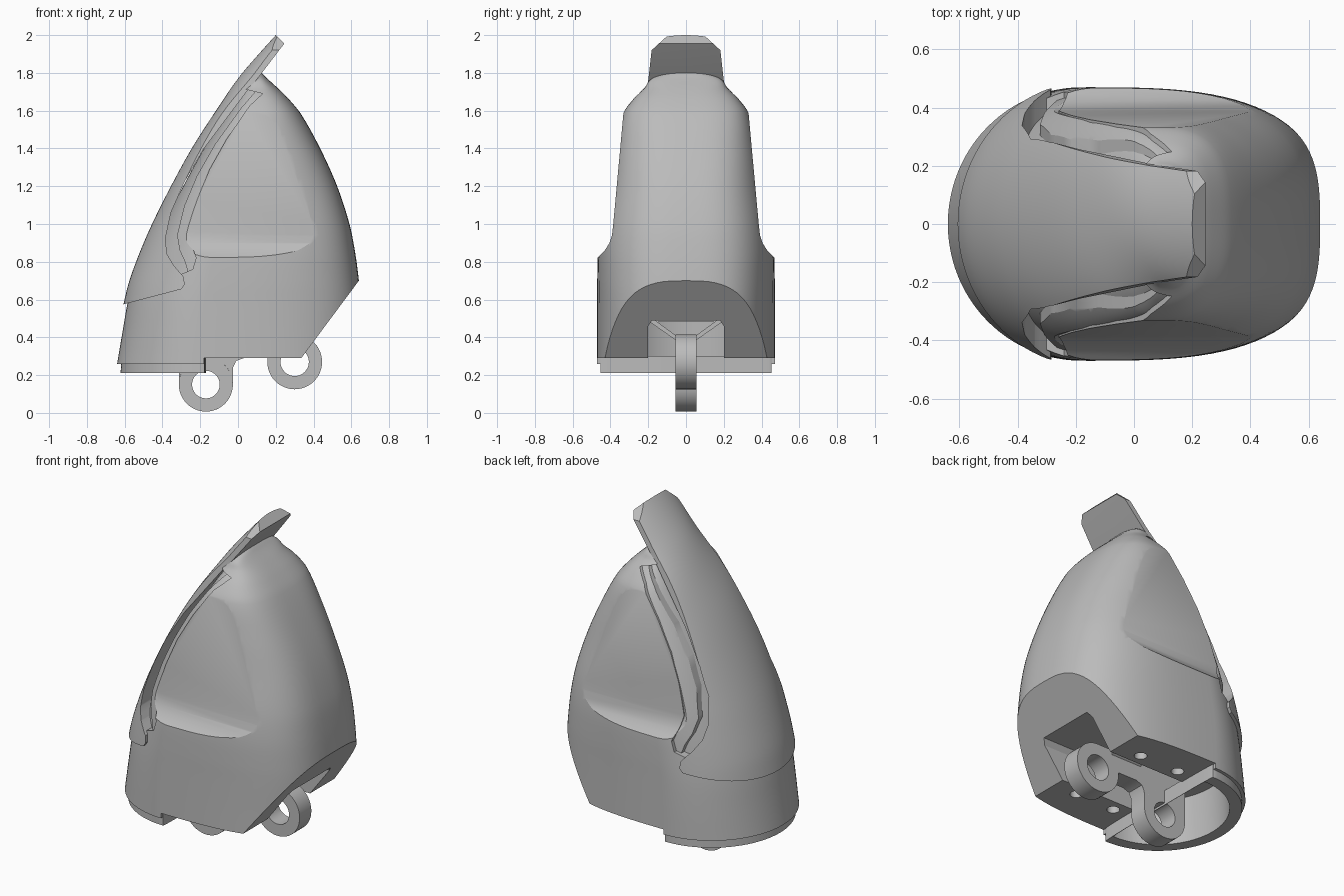
import bpy, bmesh
from math import sin, cos, pi

if "Cube" in bpy.data.objects:
    bpy.data.objects.remove(bpy.data.objects["Cube"], do_unlink=True)

grey = bpy.data.materials.new("plain_grey")
grey.use_nodes = True
grey.diffuse_color = (0.5, 0.5, 0.5, 1)
grey.node_tree.nodes["Principled BSDF"].inputs["Base Color"].default_value = (0.5, 0.5, 0.5, 1)


def volume(ob):
    bm = bmesh.new()
    bm.from_mesh(ob.data)
    v = bm.calc_volume(signed=True)
    bm.free()
    return v


def skin(name, rings):
    """Closed solid through rings of equal point count."""
    bm = bmesh.new()
    vs = [[bm.verts.new(p) for p in ring] for ring in rings]
    n = len(vs[0])
    for a, b in zip(vs, vs[1:]):
        for i in range(n):
            bm.faces.new((a[i], a[(i + 1) % n], b[(i + 1) % n], b[i]))
    bm.faces.new(vs[0][::-1])
    bm.faces.new(vs[-1])
    if bm.calc_volume(signed=True) < 0:
        bmesh.ops.reverse_faces(bm, faces=bm.faces)
    me = bpy.data.meshes.new(name)
    bm.to_mesh(me)
    bm.free()
    me.materials.append(grey)
    ob = bpy.data.objects.new(name, me)
    bpy.context.collection.objects.link(ob)
    return ob


def section(row, inset, n=96):
    """Oval section: round on -x, squarer on +x."""
    z, xl, xc, xr, b = row
    ring = []
    for i in range(n):
        t = 2 * pi * i / n
        c, s = cos(t), sin(t)
        e = 2 / 3 if c > 0 else 1
        a = max(xr - xc - inset, 0.004) if c > 0 else max(xc - xl - inset, 0.004)
        x = xc + a * abs(c) ** e * (1 if c > 0 else -1)
        y = max(b - inset, 0.004) * abs(s) ** e * (1 if s > 0 else -1)
        ring.append((x, y, z))
    return ring


def loft(name, rows, inset=0.0, steps=5):
    """Smooth loft through rows of (z, left, centre, right, half width)."""
    def slope(i, k):
        a, b = rows[max(i - 1, 0)], rows[min(i + 1, len(rows) - 1)]
        return (b[k] - a[k]) / (b[0] - a[0])
    rings = []
    for i in range(len(rows) - 1):
        p, q = rows[i], rows[i + 1]
        h = q[0] - p[0]
        for j in range(steps):
            t = j / steps
            row = [p[0] + h * t]
            for k in range(1, 5):
                row.append((2*t**3 - 3*t*t + 1) * p[k] + (3*t*t - 2*t**3) * q[k]
                           + h * (t**3 - 2*t*t + t) * slope(i, k)
                           + h * (t**3 - t*t) * slope(i + 1, k))
            rings.append(section(row, inset))
    rings.append(section(rows[-1], inset))
    return skin(name, rings)


def prism(name, pts, axis, lo, hi):
    """Extrude an (x,z) outline along y, or a (y,z) outline along x."""
    put = (lambda p, d: (p[0], d, p[1])) if axis == "y" else (lambda p, d: (d, p[0], p[1]))
    return skin(name, [[put(p, d) for p in pts] for d in (lo, hi)])


def disc(name, x, z, r, half, n=48):
    pts = [(x + r * cos(2 * pi * i / n), z + r * sin(2 * pi * i / n)) for i in range(n)]
    return prism(name, pts, "y", -half, half)


def boolean(ob, tool, op="DIFFERENCE", keep=False):
    """Apply a boolean; move to the next solver if the volume is implausible."""
    before, size = volume(ob), volume(tool)
    low, high = {"DIFFERENCE": (before - size, before), "INTERSECT": (1e-4, min(before, size)),
                 "UNION": (max(before, size), before + size)}[op]
    bpy.context.view_layer.objects.active = ob
    for solver in ("MANIFOLD", "EXACT", "FLOAT"):
        backup = ob.data.copy()
        m = ob.modifiers.new("cut", "BOOLEAN")
        m.operation, m.object, m.solver = op, tool, solver
        bpy.ops.object.modifier_apply(modifier=m.name)
        if low - 1e-3 <= volume(ob) <= high + 1e-3 and volume(ob) > 1e-4:
            break
        ob.data = backup
    if not keep:
        bpy.data.objects.remove(tool, do_unlink=True)


# Shell sections
rows = [
    (0.26, -.64, -.18, .65, .47), (0.42, -.613, -.18, .65, .47),
    (0.58, -.585, -.17, .65, .47), (0.70, -.555, -.15, .64, .47),
    (0.85, -.50, -.13, .62, .466), (1.0, -.435, -.12, .59, .45),
    (1.2, -.335, -.1, .525, .415), (1.4, -.225, -.03, .435, .38),
    (1.58, -.11, .05, .335, .335), (1.66, -.06, .08, .27, .28),
    (1.72, -.02, .09, .21, .22), (1.77, .02, .1, .155, .18),
    (1.80, .06, .1, .125, .09), (1.81, .09, .1, .11, .01)]

# Curves of the stepped channel beside the front shield
edge = [(-.287, .72), (-.34, .78), (-.375, .84), (-.385, .92), (-.355, 1.06),
        (-.285, 1.22), (-.18, 1.4), (-.03, 1.6), (.06, 1.72)]
lip = [(-.24, .76), (-.222, .82), (-.242, .88), (-.26, .96), (-.215, 1.13),
       (-.15, 1.29), (-.06, 1.45), (.06, 1.625), (.13, 1.69)]
middle = [((a + c) / 2, (b + d) / 2) for (a, b), (c, d) in zip(edge, lip)]
hidden_side = [(x - .05, z) for x, z in edge]
scoop = [(.6, .79), (.5, .8), (.465, .825), (.43, .86), (.405, .9), (.392, .94),
         (.386, .99), (.33, 1.6), (.32, 1.75), (.6, 1.75)]

# Shell with its channel steps nested inside, all with scooped flat sides
shell = loft("shell", rows)
ledge = loft("channel_ledge", rows[3:-2], .02)
floor = loft("channel_floor", rows[3:-2], .045)
boolean(shell, prism("slot", hidden_side + lip[::-1], "y", -.7, .7))
boolean(ledge, prism("slot", hidden_side + middle[::-1], "y", -.7, .7))
for ob, deeper in ((shell, 0), (ledge, .006), (floor, .009)):
    for s in (1, -1):
        outline = [(s * (y - deeper), z) for y, z in scoop]
        boolean(ob, prism("scoop", outline, "x", -.3, .8))

# Sloped rear underside, flat base and central notch
boolean(shell, prism("slope", [(.3, .1), (.3, .243), (.8, .915), (.95, .1)], "y", -.8, .8))
boolean(shell, prism("base", [(-.18, .1), (-.18, .29), (.95, .29), (.95, .1)], "y", -.8, .8))
boolean(shell, prism("notch", [(-.2, .1), (-.2, .46), (-.18, .49), (.18, .49), (.2, .46), (.2, .1)],
                     "x", -.25, .62))

# Hollow front cup and its thin lower rim
cup = [(.1, -.56, -.18, -.172, .385), (.48, -.54, -.18, -.172, .385)]
hollow = loft("hollow", cup, 0, 1)
boolean(shell, hollow, keep=True)
rim = loft("lower_rim", [(.21, -.622, -.18, -.17, .452), (.3, -.615, -.18, -.17, .452)], 0, 1)
boolean(rim, hollow)

# Screw holes in the base
for x in (-.08, .18):
    for s in (1, -1):
        rings = [[(x + .035 * cos(2 * pi * i / 24), s * .27 + .035 * sin(2 * pi * i / 24), z)
                  for i in range(24)] for z in (.2, .4)]
        boolean(shell, skin("screw_hole", rings))

# Front shield with raised tip
shield_rows = [(.45, -.61, -.18, .65, .47)] + rows[2:9] + [
    (1.77, .02, .22, .5, .26), (1.9, .13, .33, .6, .26), (2.06, .275, .47, .7, .26)]
shield = loft("front_shield", shield_rows, -.02)
side_outline = ([(-.75, .537), (-.3, .655), (-.283, .68)] + edge
                + [(.1, 1.765), (.245, 1.955), (.18, 2.02), (-.2, 2.02), (-.85, 1.2)])
boolean(shield, prism("shield_side", side_outline, "y", -.8, .8), "INTERSECT")
half = [(.5, .4), (.5, .75), (.4, .82), (.34, .92), (.285, 1.2), (.24, 1.5), (.2, 1.76),
        (.182, 1.92), (.1, 1.995), (.09, 2.05)]
front_outline = half + [(-y, z) for y, z in half[::-1]]
boolean(shield, prism("shield_front", front_outline, "x", -.9, .9), "INTERSECT")

# Hinge link with two eyes
link = prism("hinge_link", [(-.313, .15), (-.313, .41), (.3, .415), (.2, .29), (.03, .29),
                            (-.01, .275), (-.026, .24), (-.028, .15)], "y", -.055, .055)
eyes = ((-.17, .15, .143, .073), (.3, .27, .145, .075))
for x, z, r, hole in eyes:
    boolean(link, disc("eye", x, z, r, .0551), "UNION")
for x, z, r, hole in eyes:
    boolean(link, disc("eye_hole", x, z, hole, .2))
bevel = link.modifiers.new("bevel", "BEVEL")
bevel.width, bevel.segments, bevel.limit_method = .008, 2, "ANGLE"
bevel.angle_limit = .8

# Thin braces that hold the link in the notch
parts = [shell, ledge, floor, rim, shield, link]
for s, side in ((1, "left"), (-1, "right")):
    pts = [(s * .04, .375), (s * .04, .4), (s * .17, .495), (s * .19, .495), (s * .19, .48)]
    parts.append(prism(side + "_brace", pts, "x", .0, .2))

for ob in parts:
    bpy.ops.object.select_all(action="DESELECT")
    ob.select_set(True)
    bpy.context.view_layer.objects.active = ob
    bpy.ops.object.shade_smooth_by_angle(angle=.5)
